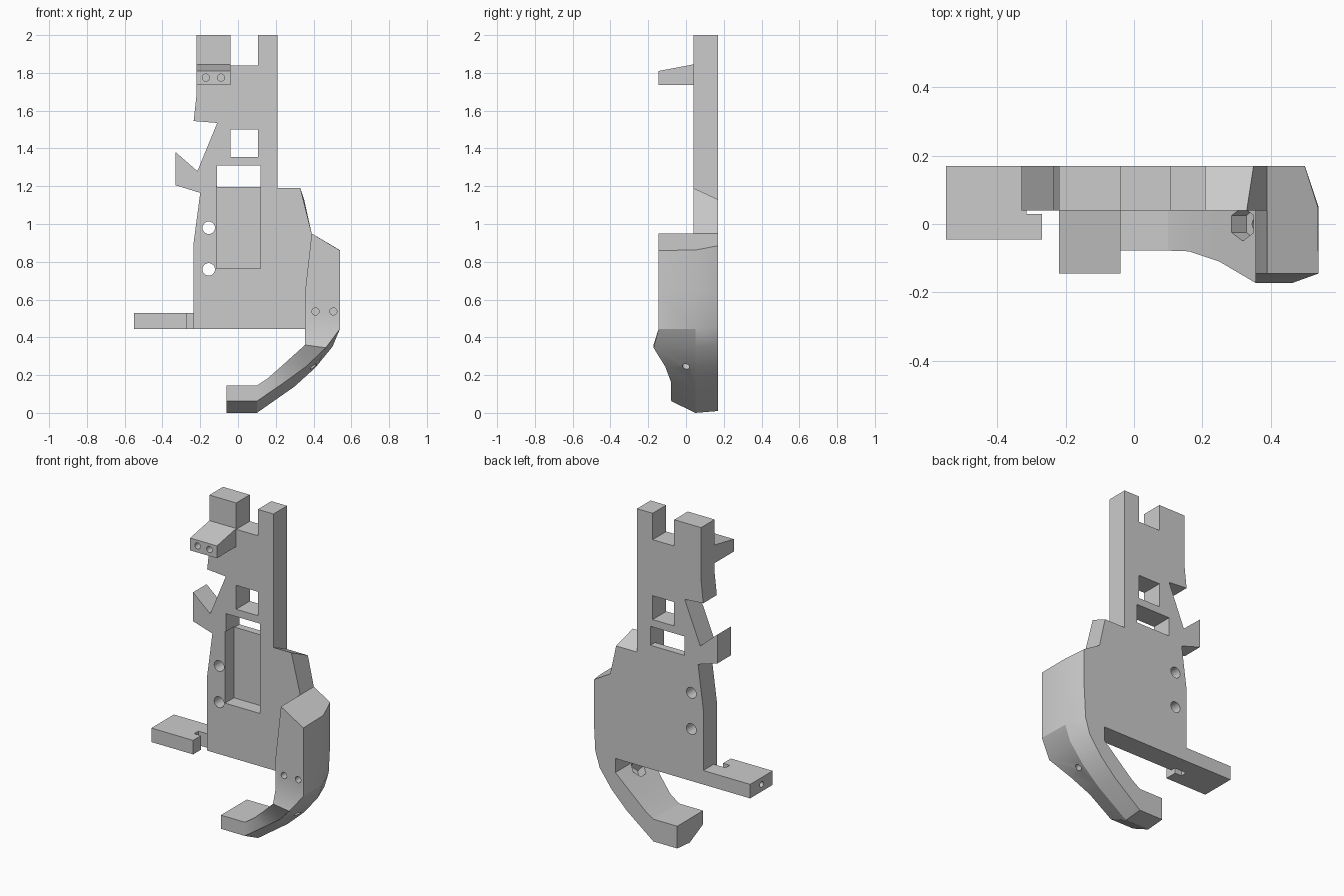
import bpy, bmesh, math
from mathutils import Vector

cube = bpy.data.objects.get("Cube")
if cube:
    bpy.data.objects.remove(cube, do_unlink=True)

grey = bpy.data.materials.new("light grey")
grey.use_nodes = True
grey.diffuse_color = (0.6, 0.6, 0.6, 1)
grey.node_tree.nodes["Principled BSDF"].inputs["Base Color"].default_value = (0.6, 0.6, 0.6, 1)

FRONT, BACK = 0.04, 0.17   # plate faces along y


def loft(name, sections):
    """Join equal-length rings of points into a closed solid."""
    bm = bmesh.new()
    rings = [[bm.verts.new(p) for p in s] for s in sections]
    n = len(rings[0])
    for a, b in zip(rings, rings[1:]):
        for i in range(n):
            j = (i + 1) % n
            bm.faces.new((a[i], a[j], b[j], b[i]))
    bm.faces.new(rings[0][::-1])
    bm.faces.new(rings[-1])
    bmesh.ops.recalc_face_normals(bm, faces=bm.faces)
    me = bpy.data.meshes.new(name)
    bm.to_mesh(me)
    bm.free()
    me.materials.append(grey)
    ob = bpy.data.objects.new(name, me)
    bpy.context.collection.objects.link(ob)
    return ob


def extrude_y(name, outline, y0=FRONT, y1=BACK):
    return loft(name, [[(x, y, z) for x, z in outline] for y in (y0, y1)])


def extrude_z(name, outline, z0, z1):
    return loft(name, [[(x, y, z) for x, y in outline] for z in (z0, z1)])


def box(name, x0, x1, y0, y1, z0, z1):
    return extrude_y(name, [(x0, z0), (x1, z0), (x1, z1), (x0, z1)], y0, y1)


def rod(name, start, end, radius, sides=24):
    """Straight prism between two points."""
    start, end = Vector(start), Vector(end)
    turn = (end - start).to_track_quat('Z', 'Y')
    ring = [turn @ Vector((radius * math.cos(t), radius * math.sin(t), 0))
            for t in (math.tau * i / sides for i in range(sides))]
    return loft(name, [[p + v for v in ring] for p in (start, end)])


def cut(ob, *cutters):
    bpy.ops.object.select_all(action='DESELECT')
    bpy.context.view_layer.objects.active = ob
    ob.select_set(True)
    for c in cutters:
        mod = ob.modifiers.new("cut", 'BOOLEAN')
        mod.operation, mod.solver, mod.object = 'DIFFERENCE', 'EXACT', c
        bpy.ops.object.modifier_apply(modifier=mod.name)
        bpy.data.objects.remove(c, do_unlink=True)


# Main plate with forked top and barb on its right edge
plate = extrude_y("main_plate", [
    (-0.22, 2), (-0.04, 2), (-0.04, 1.84), (0.105, 1.84), (0.105, 2), (0.21, 2),
    (0.21, 0.95), (0.39, 0.95), (0.355, 0.64), (0.355, 0.445), (-0.235, 0.445),
    (-0.235, 0.9), (-0.2, 1.165), (-0.33, 1.205), (-0.33, 1.38), (-0.215, 1.28),
    (-0.11, 1.535), (-0.235, 1.545), (-0.22, 1.68)])
cut(plate,
    box("window_cutter", -0.04, 0.105, 0, 0.3, 1.355, 1.5),
    box("slot_cutter", -0.11, 0.12, 0, 0.3, 1.195, 1.31),
    box("pocket_cutter", -0.115, 0.12, 0, 0.125, 0.765, 1.2),
    *[rod("bolt_cutter", (-0.155, 0, z), (-0.155, 0.3, z), 0.033) for z in (0.76, 0.98)])

# Shoulder with a top sloping down to the back
loft("shoulder", [
    [(0.21, FRONT, 0.95), (0.39, FRONT, 0.95), (0.33, FRONT, 1.19), (0.21, FRONT, 1.19)],
    [(0.21, BACK, 0.95), (0.39, BACK, 0.95), (0.35, BACK, 1.13), (0.21, BACK, 1.13)]])

# Upper bracket, wedge-topped, with two blind holes
bracket = loft("upper_bracket", [
    [(x, -0.145, 1.735), (x, FRONT, 1.735), (x, FRONT, 1.845), (x, -0.145, 1.81)]
    for x in (-0.22, -0.04)])
cut(bracket, *[rod("screw_cutter", (x, -0.2, 1.775), (x, -0.05, 1.775), 0.019)
               for x in (-0.17, -0.09)])

# Foot tab with a hooked notch and an end hole
tab = extrude_z("foot_tab", [
    (-0.55, -0.045), (-0.27, -0.045), (-0.27, 0.03), (-0.315, 0.03), (-0.315, 0.07),
    (-0.235, 0.07), (-0.235, BACK), (-0.55, BACK)], 0.445, 0.53)
cut(tab, rod("end_cutter", (-0.6, 0.06, 0.488), (-0.45, 0.06, 0.488), 0.017))

# Curved grip: inner edge, front outer edge, middle outer edge, back outer edge, front y
stations = [
    ((0.39, 0.95), (0.54, 0.86), (0.538, 0.862), (0.5, 0.885), -0.145),
    ((0.355, 0.64), (0.54, 0.64), (0.54, 0.64), (0.5, 0.64), -0.145),
    ((0.355, 0.445), (0.54, 0.445), (0.535, 0.445), (0.49, 0.455), -0.145),
    ((0.355, 0.36), (0.465, 0.345), (0.5, 0.35), (0.46, 0.36), -0.172),
    ((0.25, 0.265), (0.36, 0.245), (0.41, 0.24), (0.38, 0.25), -0.11),
    ((0.16, 0.185), (0.25, 0.165), (0.3, 0.14), (0.28, 0.15), -0.08),
    ((0.1, 0.145), (0.1, 0.062), (0.1, 0), (0.1, 0.01), -0.078),
    ((-0.06, 0.145), (-0.06, 0.062), (-0.06, 0), (-0.06, 0.01), -0.078)]
sections = []
for inner, front, mid, back, y in stations:
    ring = [(inner, y), (front, y), (mid, 0.05), (back, BACK), (inner, BACK)]
    sections.append([(p[0], py, p[1]) for p, py in ring])
grip = loft("curved_grip", sections)
cut(grip,
    rod("nut_cutter", (0.36, 0, 0.285), (0.24, 0, 0.405), 0.05, 6),
    rod("through_cutter", (0.47, 0, 0.175), (0.25, 0, 0.395), 0.02),
    *[rod("screw_cutter", (x, -0.2, 0.537), (x, -0.05, 0.537), 0.019) for x in (0.41, 0.505)])
bpy.ops.object.shade_smooth_by_angle(angle=math.radians(25))
